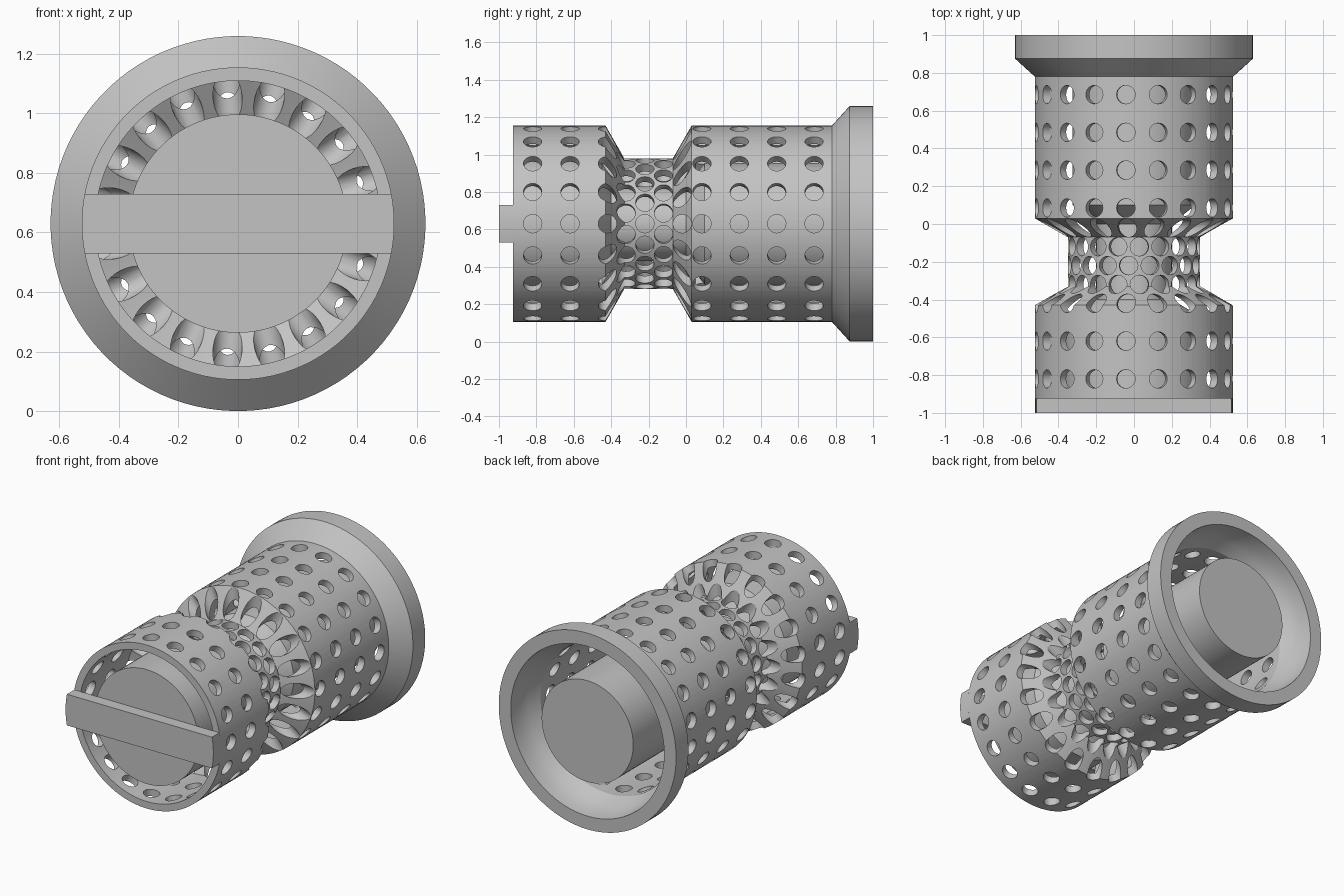
import bpy, bmesh, math
from mathutils import Matrix, Vector

if "Cube" in bpy.data.objects:
    bpy.data.objects.remove(bpy.data.objects["Cube"])

AXIS_Z = 0.63      # height of the long axis
COLUMNS = 19       # holes around the sleeve
HOLE = 0.049       # hole radius
STEP = math.tau / COLUMNS

metal = bpy.data.materials.new("plain_grey")
metal.use_nodes = True
grey = (0.55, 0.55, 0.55, 1)
metal.diffuse_color = grey
metal.node_tree.nodes["Principled BSDF"].inputs["Base Color"].default_value = grey


def finish(name, bm):
    bmesh.ops.recalc_face_normals(bm, faces=bm.faces)
    mesh = bpy.data.meshes.new(name)
    bm.to_mesh(mesh)
    bm.free()
    obj = bpy.data.objects.new(name, mesh)
    bpy.context.collection.objects.link(obj)
    mesh.materials.append(metal)
    return obj


def smooth(obj):
    bpy.ops.object.select_all(action="DESELECT")
    obj.select_set(True)
    bpy.context.view_layer.objects.active = obj
    bpy.ops.object.shade_smooth_by_angle(angle=math.radians(25))


def lathe(name, profile, closed, segments=96):
    """Spin (radius, y) points around the long axis; open profiles get end caps."""
    bm = bmesh.new()
    rings = []
    for r, y in profile:
        ring = []
        for i in range(segments):
            a = math.tau * (i + 0.5) / segments
            ring.append(bm.verts.new((r * math.cos(a), y, AXIS_Z + r * math.sin(a))))
        rings.append(ring)
    pairs = list(zip(rings, rings[1:]))
    if closed:
        pairs.append((rings[-1], rings[0]))
    else:
        bm.faces.new(rings[0])
        bm.faces.new(rings[-1])
    for a, b in pairs:
        for i in range(segments):
            j = (i + 1) % segments
            bm.faces.new((a[i], a[j], b[j], b[i]))
    return finish(name, bm)


# Sleeve: waisted tube with a flared collar at the back
outer = [(0.525, -0.925), (0.525, -0.43), (0.35, -0.33), (0.35, -0.07),
         (0.525, 0.03), (0.525, 0.78), (0.63, 0.875), (0.63, 1.0)]
inner = [(0.545, 1.0), (0.54, 0.93), (0.52, 0.86), (0.48, 0.79), (0.48, 0.05),
         (0.305, -0.05), (0.305, -0.35), (0.48, -0.45), (0.48, -0.925)]
sleeve = lathe("perforated_sleeve", outer + inner, True)

# Radial drills: straight columns, with two staggered rows in the waist
rows = [(-0.82, 0), (-0.62, 0), (-0.42, 0), (-0.32, 0.5), (-0.22, 0), (-0.12, 0.5),
        (-0.02, 0)] + [(0.085 + 0.2 * k, 0) for k in range(4)]
bm = bmesh.new()
near, far = 0.296, 0.57
for y, shift in rows:
    for c in range(COLUMNS):
        a = (c + shift) * STEP
        out = Vector((math.cos(a), 0, math.sin(a)))
        place = (Matrix.Translation(Vector((0, y, AXIS_Z)) + out * (near + far) / 2)
                 @ out.to_track_quat("Z", "Y").to_matrix().to_4x4())
        bmesh.ops.create_cone(bm, cap_ends=True, segments=24, radius1=HOLE,
                              radius2=HOLE, depth=far - near, matrix=place)
drills = finish("hole_cutter", bm)
drills.hide_render = True

cut = sleeve.modifiers.new("holes", "BOOLEAN")
cut.operation = "DIFFERENCE"
cut.solver = "EXACT"
cut.object = drills
bpy.context.view_layer.objects.active = sleeve
bpy.ops.object.modifier_apply(modifier=cut.name)
bpy.data.objects.remove(drills)
smooth(sleeve)

# Solid core following the waist
core = lathe("core", [(0.367, -0.925), (0.367, -0.50), (0.2, -0.40), (0.2, 0.0),
                      (0.325, 0.10), (0.325, 1.0)], False)
smooth(core)

# Cross bar with ends rounded to the sleeve
bm = bmesh.new()
half = math.asin(0.1 / 0.525)
outline = []
for start in (0, math.pi):
    for k in range(7):
        a = start - half + half * k / 3
        outline.append(bm.verts.new((0.525 * math.cos(a), -1.0, AXIS_Z + 0.525 * math.sin(a))))
face = bm.faces.new(outline)
new = bmesh.ops.extrude_face_region(bm, geom=[face])["geom"]
bmesh.ops.translate(bm, vec=(0, 0.075, 0),
                    verts=[v for v in new if isinstance(v, bmesh.types.BMVert)])
# keep the front face that the extrusion left behind
if not any(f.calc_center_median().y < -0.99 for f in bm.faces):
    bm.faces.new(outline)
smooth(finish("cross_bar", bm))
